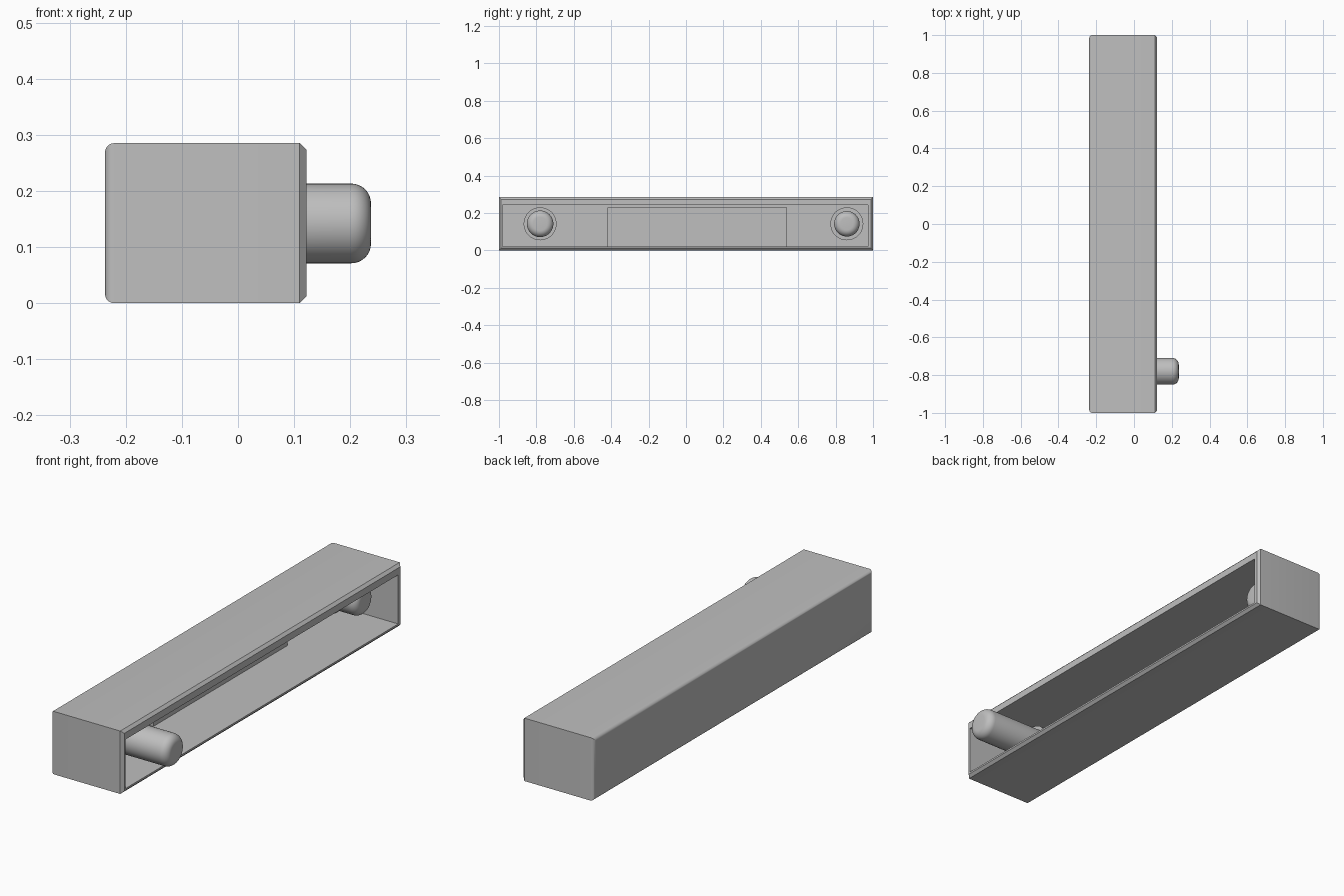
import bpy, bmesh
from math import radians
from mathutils import Matrix, Vector

if "Cube" in bpy.data.objects:
    bpy.data.objects.remove(bpy.data.objects["Cube"])

grey = bpy.data.materials.new("plain_grey")
grey.use_nodes = True
grey.diffuse_color = (0.52, 0.52, 0.52, 1)
grey.node_tree.nodes["Principled BSDF"].inputs["Base Color"].default_value = grey.diffuse_color

BACK, FRONT, HEIGHT = -0.237, 0.122, 0.285
CAVITY_BACK, MID_Z = -0.217, 0.142


def finish(bm, name, smooth=True):
    bmesh.ops.recalc_face_normals(bm, faces=bm.faces)
    mesh = bpy.data.meshes.new(name)
    bm.to_mesh(mesh)
    bm.free()
    obj = bpy.data.objects.new(name, mesh)
    bpy.context.collection.objects.link(obj)
    mesh.materials.append(grey)
    if smooth:
        bpy.ops.object.select_all(action='DESELECT')
        obj.select_set(True)
        bpy.context.view_layer.objects.active = obj
        bpy.ops.object.shade_smooth_by_angle(angle=radians(35))
    return obj


def box(low, high):
    low, high = Vector(low), Vector(high)
    bm = bmesh.new()
    bmesh.ops.create_cube(bm, size=1, matrix=Matrix.Translation((low + high) / 2)
                          @ Matrix.Diagonal((*(high - low), 1)))
    return bm


def edges_at(bm, x):
    return [e for e in bm.edges if all(abs(v.co.x - x) < 1e-5 for v in e.verts)]


def rod(name, y, radius, x0, x1, fillet, segments):
    # Cylinder along x with a rounded outer end
    bm = bmesh.new()
    place = Matrix.Translation(((x0 + x1) / 2, y, MID_Z)) @ Matrix.Rotation(radians(90), 4, 'Y')
    bmesh.ops.create_cone(bm, cap_ends=True, segments=48, radius1=radius, radius2=radius,
                          depth=x1 - x0, matrix=place)
    if fillet:
        bmesh.ops.bevel(bm, geom=edges_at(bm, x1), offset=fillet, segments=segments,
                        profile=0.5, affect='EDGES')
    return finish(bm, name)


# Hollow housing: rounded back edges, chamfered rim, open on the left side
bm = box((BACK, -1, 0), (FRONT, 1, HEIGHT))
bmesh.ops.bevel(bm, geom=edges_at(bm, BACK), offset=0.016, segments=5, profile=0.5, affect='EDGES')
bmesh.ops.bevel(bm, geom=edges_at(bm, FRONT), offset=0.012, segments=1, affect='EDGES')
rim = max(bm.faces, key=lambda f: f.calc_center_median().x)
bmesh.ops.inset_region(bm, faces=[rim], thickness=0.008)
for v in rim.verts:
    v.co.y = 0.972 if v.co.y > 0 else -0.98
    v.co.z = 0.242 if v.co.z > MID_Z else 0.02
floor = bmesh.ops.extrude_discrete_faces(bm, faces=[rim])["faces"][0]
for v in floor.verts:
    v.co.x = CAVITY_BACK
finish(bm, "housing")

# Raised block in the middle of the cavity
finish(box((CAVITY_BACK - 0.005, -0.42, 0.02), (-0.13, 0.54, 0.23)), "inner_block", False)

# Two plungers, each in a collar
for name, y, radius, tip, collar_end in (("front", -0.78, 0.071, 0.237, -0.07),
                                         ("rear", 0.86, 0.068, 0.035, -0.105)):
    rod(name + "_plunger", y, radius, CAVITY_BACK - 0.005, tip, 0.035, 8)
    rod(name + "_collar", y, 0.088, CAVITY_BACK - 0.005, collar_end, 0, 1)
